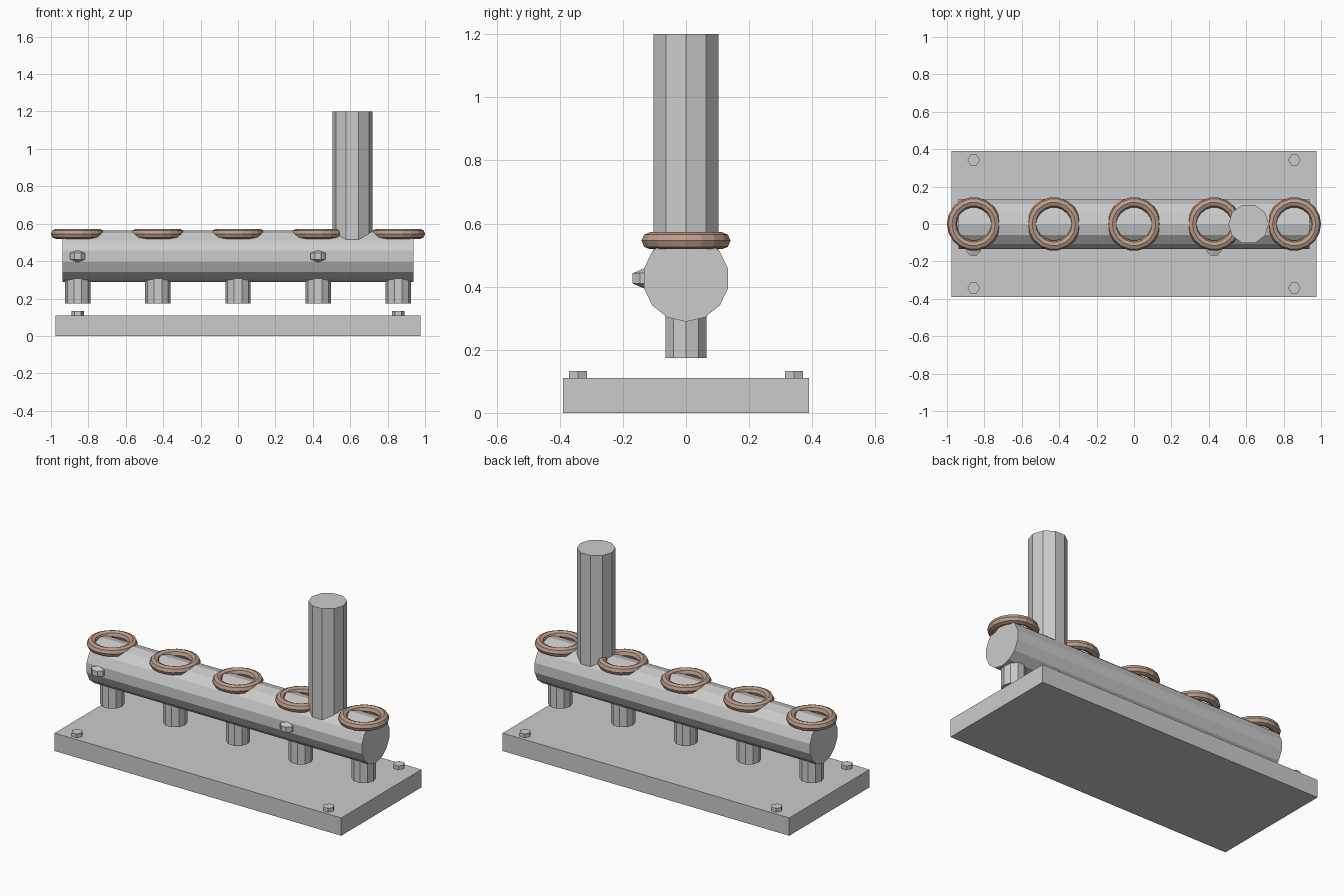
import bpy
from math import pi

if "Cube" in bpy.data.objects:
    bpy.data.objects.remove(bpy.data.objects["Cube"])

COPPER = bpy.data.materials.new("copper")
COPPER.diffuse_color = (0.50, 0.34, 0.25, 1)
COPPER.use_nodes = True
COPPER.node_tree.nodes["Principled BSDF"].inputs["Base Color"].default_value = COPPER.diffuse_color
STATIONS = [-0.857, -0.4285, 0, 0.4285, 0.857]
PIPE_Z = 0.426


def prism(name, sides, r, z0, z1, x=0, y=0, turn=0):
    """Upright prism with a corner facing +x when turn is 0."""
    bpy.ops.mesh.primitive_cylinder_add(vertices=sides, radius=r, depth=z1 - z0,
                                        location=(x, y, (z0 + z1) / 2))
    ob = bpy.context.object
    ob.name = name
    ob.rotation_euler.z = pi / 2 + turn
    return ob


# base plate
bpy.ops.mesh.primitive_cube_add(size=1, location=(0, 0, 0.055))
plate = bpy.context.object
plate.name = "base_plate"
plate.scale = (1.953, 0.78, 0.11)

# corner bolts
for x in (-0.857, 0.857):
    for y in (-0.342, 0.342):
        prism("bolt", 6, 0.033, 0.09, 0.133, x, y)

# horizontal main pipe, corner at the bottom and top
bpy.ops.mesh.primitive_cylinder_add(vertices=14, radius=0.137, depth=1.876,
                                    location=(0, 0, PIPE_Z), rotation=(0, pi / 2, 0))
pipe = bpy.context.object
pipe.name = "main_pipe"
pipe.rotation_euler = (pi / 2, 0, pi / 2)

# tall riser
prism("riser_pipe", 10, 0.108, 0.43, 1.2, x=0.612)

# lower outlets and copper rings along the pipe
for x in STATIONS:
    prism("outlet", 10, 0.068, 0.174, 0.36, x)
    bpy.ops.mesh.primitive_torus_add(location=(x, 0, 0.5455), major_segments=18,
                                     minor_segments=8, major_radius=0.116,
                                     minor_radius=0.027)
    ring = bpy.context.object
    ring.name = "copper_ring"
    ring.data.materials.append(COPPER)

# pointed side knobs: two cones base to base
for x in (STATIONS[0], STATIONS[3]):
    bpy.ops.mesh.primitive_uv_sphere_add(segments=8, ring_count=2, radius=1,
                                         location=(x, -0.129, PIPE_Z))
    knob = bpy.context.object
    knob.name = "side_knob"
    knob.scale = (0.05, 0.05, 0.033)
    knob.rotation_euler.z = pi / 8
